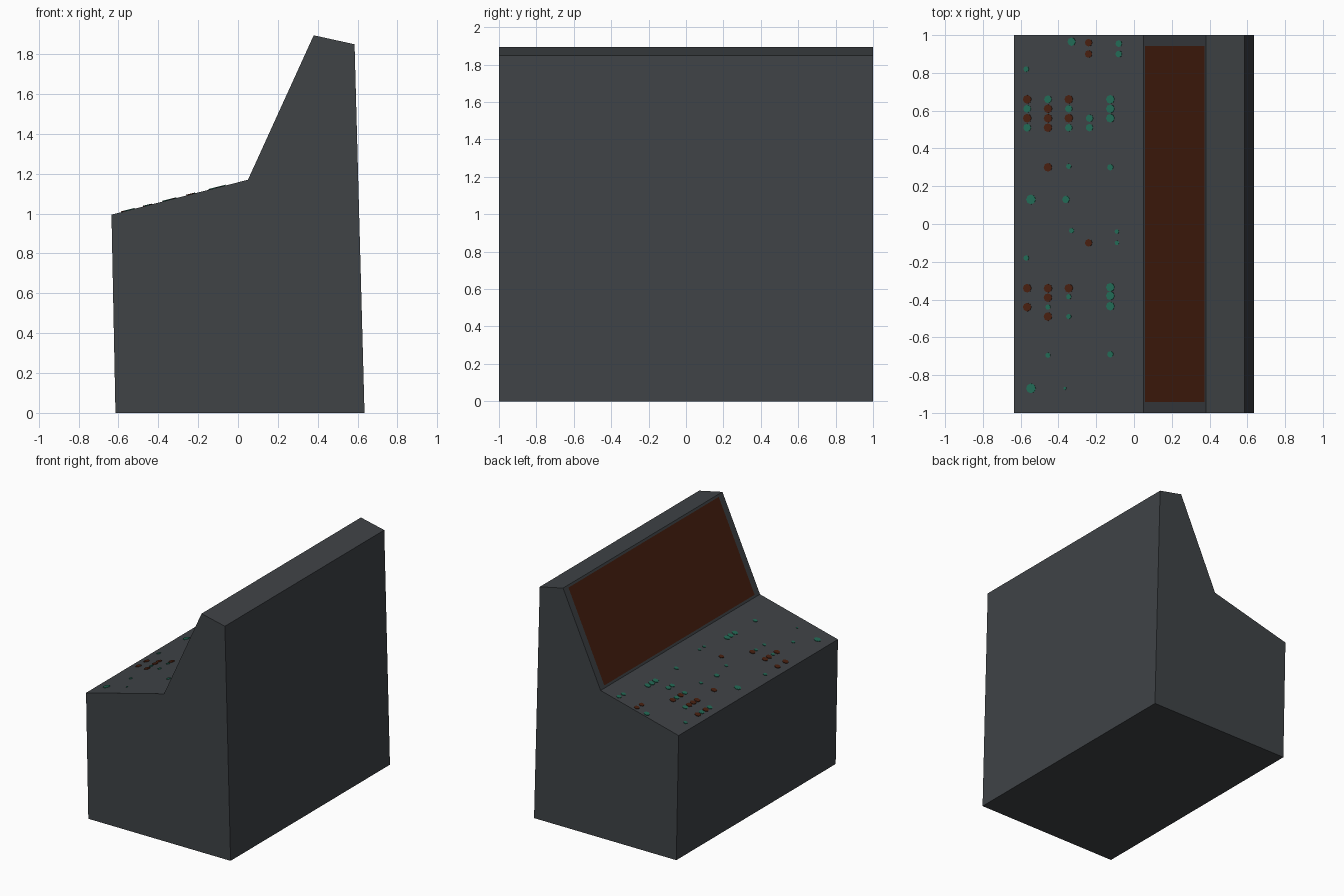
import bpy, bmesh, math
from mathutils import Matrix

if "Cube" in bpy.data.objects:
    bpy.data.objects.remove(bpy.data.objects["Cube"])


def material(name, rgb):
    m = bpy.data.materials.new(name)
    m.diffuse_color = (*rgb, 1)
    m.use_nodes = True
    m.node_tree.nodes["Principled BSDF"].inputs["Base Color"].default_value = m.diffuse_color
    return m


GREY = material("dark grey", (0.050, 0.056, 0.062))
BROWN = material("rust brown", (0.065, 0.014, 0.005))
GREEN = material("teal green", (0.016, 0.145, 0.092))


def finish(name, bm, mats):
    bmesh.ops.recalc_face_normals(bm, faces=bm.faces)
    me = bpy.data.meshes.new(name)
    bm.to_mesh(me)
    bm.free()
    for m in mats:
        me.materials.append(m)
    ob = bpy.data.objects.new(name, me)
    bpy.context.collection.objects.link(ob)


# Console cabinet: side profile extruded along y, with a screen inset in the slope
profile = [(-0.615, 0), (0.635, 0), (0.585, 1.85), (0.38, 1.895),
           (0.05, 1.17), (-0.635, 0.995)]
bm = bmesh.new()
side = bm.faces.new([bm.verts.new((x, -1, z)) for x, z in profile])
ext = bmesh.ops.extrude_face_region(bm, geom=[side])
bmesh.ops.translate(bm, vec=(0, 2, 0),
                    verts=[g for g in ext["geom"] if isinstance(g, bmesh.types.BMVert)])
bmesh.ops.recalc_face_normals(bm, faces=bm.faces)
slope = next(f for f in bm.faces if f.normal.x < -0.5 and f.normal.z > 0.3)
bmesh.ops.inset_individual(bm, faces=[slope], thickness=0.025)
for v in slope.verts:
    v.co.y = math.copysign(0.943, v.co.y)
slope.material_index = 1
finish("console_cabinet", bm, [GREY, BROWN])

# Buttons: thin octagonal plates on the desk, given as (x, radius, y positions)
brown_buttons = [
    (-0.565, 0.023, (0.66, 0.56, -0.34, -0.44)),
    (-0.455, 0.023, (0.61, 0.56, 0.51, 0.30, -0.34, -0.39, -0.49)),
    (-0.345, 0.023, (0.66, 0.56, -0.34)),
    (-0.24, 0.020, (0.96, 0.90, -0.10)),
]
green_buttons = [
    (-0.565, 0.021, (0.61, 0.51)),
    (-0.455, 0.021, (0.66,)),
    (-0.455, 0.014, (-0.44, -0.695)),
    (-0.345, 0.020, (0.61, 0.51)),
    (-0.345, 0.014, (0.305, -0.385, -0.49)),
    (-0.235, 0.020, (0.56, 0.51)),
    (-0.125, 0.023, (0.66, 0.61, 0.56, -0.335, -0.38, -0.435)),
    (-0.125, 0.017, (0.30, -0.69)),
    (-0.08, 0.018, (0.955, 0.90)),
    (-0.09, 0.012, (-0.04, -0.10)),
    (-0.33, 0.022, (0.965,)),
    (-0.33, 0.014, (-0.035,)),
    (-0.57, 0.015, (0.82, -0.18)),
    (-0.545, 0.026, (0.13, -0.87)),
    (-0.36, 0.020, (0.13,)),
    (-0.365, 0.008, (-0.87,)),
]
RISE = 0.175 / 0.685
TILT = Matrix.Rotation(-math.atan(RISE), 4, "Y")


def buttons(name, rows, mat):
    bm = bmesh.new()
    for x, r, ys in rows:
        for y in ys:
            place = Matrix.Translation((x, y, 1.17 + (x - 0.05) * RISE))
            bmesh.ops.create_cone(bm, cap_ends=True, segments=8, radius1=r, radius2=r,
                                  depth=0.008, matrix=place @ TILT)
    finish(name, bm, [mat])


buttons("brown_buttons", brown_buttons, BROWN)
buttons("green_buttons", green_buttons, GREEN)
